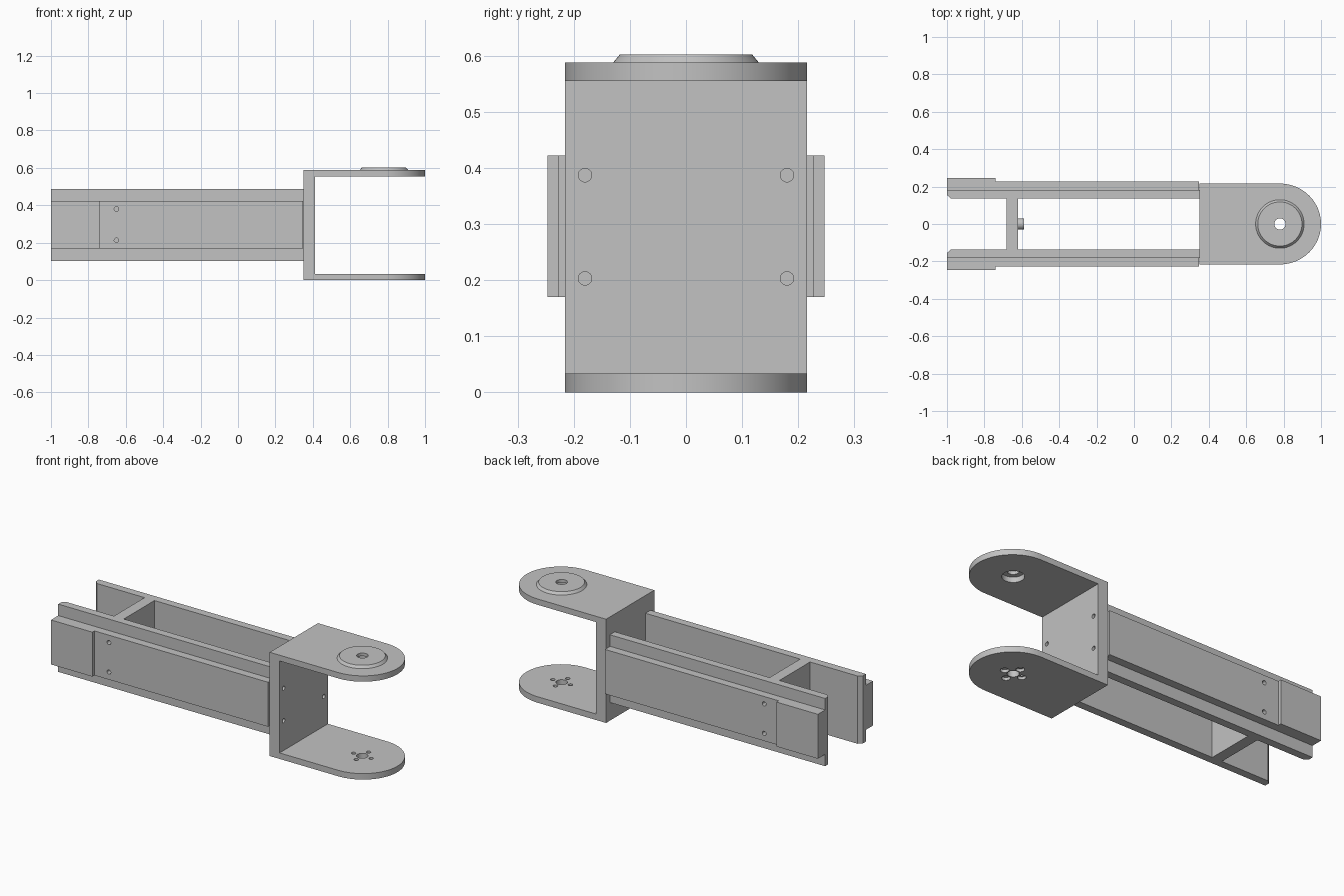
import bpy, bmesh
from math import pi, cos, sin
from mathutils import Matrix, Vector

cube = bpy.data.objects.get("Cube")
if cube:
    bpy.data.objects.remove(cube, do_unlink=True)

GREY = (0.54, 0.54, 0.54, 1)
metal = bpy.data.materials.new("light_grey_metal")
metal.use_nodes = True
metal.diffuse_color = GREY
metal.node_tree.nodes["Principled BSDF"].inputs["Base Color"].default_value = GREY

MID_Z = 0.295
PIVOT_X = 0.78
HALF_W = 0.216
AXES = {"x": Matrix.Rotation(pi / 2, 4, "Y"), "y": Matrix.Rotation(pi / 2, 4, "X"),
        "z": Matrix.Identity(4)}


def finish(name, bm):
    bmesh.ops.recalc_face_normals(bm, faces=bm.faces)
    mesh = bpy.data.meshes.new(name)
    bm.to_mesh(mesh)
    bm.free()
    mesh.materials.append(metal)
    ob = bpy.data.objects.new(name, mesh)
    bpy.context.collection.objects.link(ob)
    return ob


def prism(name, outline, z0, z1):
    bm = bmesh.new()
    face = bm.faces.new([bm.verts.new((x, y, z0)) for x, y in outline])
    top = bmesh.ops.extrude_face_region(bm, geom=[face])["geom"]
    bmesh.ops.translate(bm, vec=(0, 0, z1 - z0),
                        verts=[v for v in top if isinstance(v, bmesh.types.BMVert)])
    return finish(name, bm)


def box(name, x0, x1, y0, y1, z0, z1):
    return prism(name, [(x0, y0), (x1, y0), (x1, y1), (x0, y1)], z0, z1)


def cylinder(name, centre, axis, r, length, r_end=None, sides=48):
    bm = bmesh.new()
    bmesh.ops.create_cone(bm, cap_ends=True, segments=sides, radius1=r,
                          radius2=r if r_end is None else r_end, depth=length,
                          matrix=Matrix.Translation(Vector(centre)) @ AXES[axis])
    return finish(name, bm)


def activate(ob):
    bpy.ops.object.select_all(action="DESELECT")
    ob.select_set(True)
    bpy.context.view_layer.objects.active = ob


def boolean(ob, tool, operation="DIFFERENCE"):
    activate(ob)
    mod = ob.modifiers.new("boolean", "BOOLEAN")
    mod.operation, mod.solver, mod.object = operation, "EXACT", tool
    bpy.ops.object.modifier_apply(modifier=mod.name)
    bpy.data.objects.remove(tool, do_unlink=True)


def smooth(ob):
    activate(ob)
    bpy.ops.object.shade_smooth_by_angle(angle=pi / 6)


# Fork: rounded outline hollowed into a U
arc = [(PIVOT_X + 0.22 * cos(a), HALF_W * sin(a))
       for a in (-pi / 2 + pi * i / 40 for i in range(41))]
fork = prism("fork_bracket", [(0.35, -HALF_W)] + arc + [(0.35, HALF_W)], 0, 0.588)
boolean(fork, box("gap", 0.412, 1.2, -0.4, 0.4, 0.034, 0.555))

# Bevelled boss on the upper arm, fused with the fork
boss = cylinder("boss", (PIVOT_X, 0, 0.59), "z", 0.138, 0.024, 0.118, 64)
boolean(fork, boss, "UNION")

# Pivot hole, recess under the upper arm
boolean(fork, cylinder("pivot", (PIVOT_X, 0, 0.3), "z", 0.03, 1))
boolean(fork, cylinder("recess", (PIVOT_X, 0, 0.56), "z", 0.057, 0.05))

# Ring of countersunk screw holes in the lower arm
for i in range(4):
    x, y = PIVOT_X + 0.055 * cos(i * pi / 2), 0.055 * sin(i * pi / 2)
    boolean(fork, cylinder("screw_hole", (x, y, 0.02), "z", 0.012, 0.1, sides=24))
    boolean(fork, cylinder("countersink", (x, y, 0.005), "z", 0.022, 0.022, sides=24))

# Four mounting holes in the fork wall
for y in (-0.18, 0.18):
    for z in (0.203, 0.387):
        boolean(fork, cylinder("wall_hole", (0.4, y, z), "x", 0.012, 0.08, sides=24))
smooth(fork)

# Two side rails: tall inner plate, raised outer bar and end pad
for side, s in (("left", 1), ("right", -1)):
    plate = [(-1, 0.155), (-0.98, 0.137), (0.35, 0.137), (0.35, 0.182), (-1, 0.182)]
    prism(side + "_rail_plate", [(x, s * y) for x, y in plate], 0.103, 0.487)
    bar = [(-1, 0.182), (0.348, 0.182), (0.348, 0.228), (-0.74, 0.228),
           (-0.74, 0.247), (-1, 0.247)]
    rail = prism(side + "_rail_bar", [(x, s * y) for x, y in bar], 0.17, 0.422)
    for z in (0.213, 0.38):
        boolean(rail, cylinder("side_hole", (-0.65, s * 0.22, z), "y", 0.012, 0.06, sides=24))
    smooth(rail)

# Cross web joining the rails, with a small stud facing the fork
box("cross_web", -0.682, -0.62, -0.137, 0.137, 0.103, 0.487)
smooth(cylinder("web_stud", (-0.605, 0, MID_Z), "x", 0.03, 0.034, sides=32))
